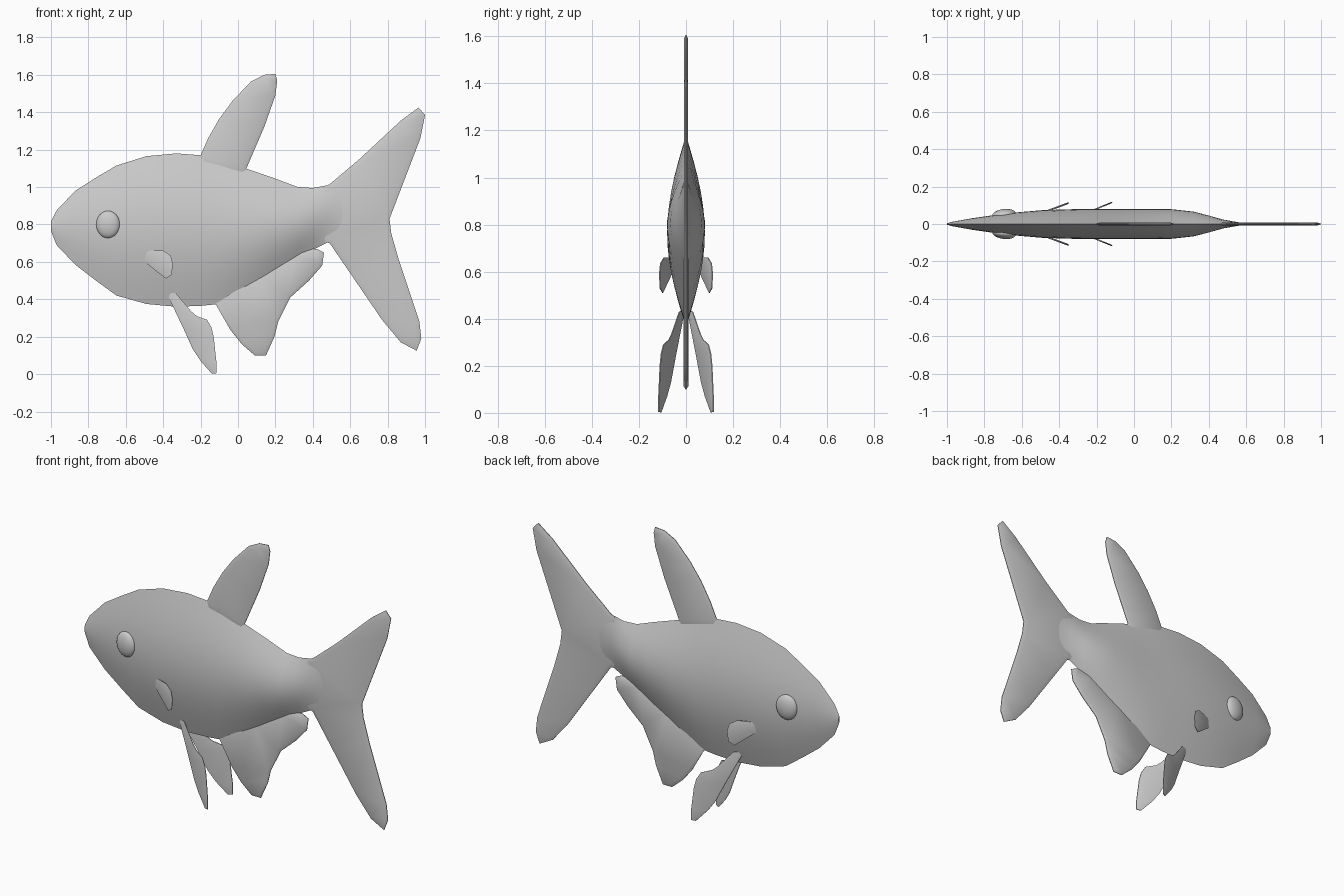
import bpy, bmesh, math

if "Cube" in bpy.data.objects:
    bpy.data.objects.remove(bpy.data.objects["Cube"])


def finish(bm, name, angle=40):
    bmesh.ops.recalc_face_normals(bm, faces=bm.faces)
    me = bpy.data.meshes.new(name)
    bm.to_mesh(me)
    bm.free()
    ob = bpy.data.objects.new(name, me)
    bpy.context.collection.objects.link(ob)
    bpy.ops.object.select_all(action='DESELECT')
    ob.select_set(True)
    bpy.context.view_layer.objects.active = ob
    bpy.ops.object.shade_smooth_by_angle(angle=math.radians(angle))
    return ob


def fin(name, outline, y_of_x=lambda x: 0.0, rim=0.002, half=0.008, inset=0.018, side=1):
    """Thin fin from an XZ outline, with thin rim, thicker middle and optional outward lean."""
    bm = bmesh.new()
    front = [bm.verts.new((x, -rim, z)) for x, z in outline]
    back = [bm.verts.new((x, rim, z)) for x, z in outline]
    n = len(outline)
    caps = [bm.faces.new(front), bm.faces.new(back)]
    for i in range(n):
        j = (i + 1) % n
        bm.faces.new((front[i], front[j], back[j], back[i]))
    bmesh.ops.recalc_face_normals(bm, faces=bm.faces)
    for cap in caps:
        bmesh.ops.inset_region(bm, faces=[cap], thickness=inset, depth=half - rim)
    bmesh.ops.triangulate(bm, faces=[f for f in bm.faces if len(f.verts) > 4])
    for v in bm.verts:
        v.co.y = side * (v.co.y + y_of_x(v.co.x))
    return finish(bm, name)


# Body: lens-shaped cross-sections lofted along x (x, top, bottom, half width)
sections = [
    (-1.0, 0.815, 0.765, 0.004), (-0.97, 0.875, 0.69, 0.012),
    (-0.87, 0.98, 0.585, 0.03), (-0.76, 1.05, 0.50, 0.046),
    (-0.65, 1.115, 0.42, 0.06), (-0.49, 1.165, 0.375, 0.074),
    (-0.33, 1.18, 0.36, 0.079), (-0.2, 1.17, 0.365, 0.08),
    (-0.1, 1.145, 0.375, 0.08), (0.04, 1.10, 0.44, 0.08),
    (0.2, 1.045, 0.54, 0.079), (0.32, 1.0, 0.615, 0.066),
    (0.4, 0.995, 0.665, 0.045), (0.48, 1.01, 0.705, 0.023),
    (0.56, 1.02, 0.70, 0.009), (0.68, 0.97, 0.74, 0.005)]
SEG = 28
bm = bmesh.new()
rings = []
for x, top, bot, w in sections:
    mid, h = (top + bot) / 2, (top - bot) / 2
    ring = []
    for k in range(SEG):
        u = 4 * k / SEG                      # 0..4 around the lens
        s = 1 - u if u <= 2 else u - 3       # height fraction
        y = w * math.cos(math.pi / 2 * s) * (1 if u <= 2 else -1)
        ring.append(bm.verts.new((x, y, mid + h * s)))
    rings.append(ring)
for a, b in zip(rings, rings[1:]):
    for k in range(SEG):
        bm.faces.new((a[k], a[(k + 1) % SEG], b[(k + 1) % SEG], b[k]))
bm.faces.new(rings[0])
bm.faces.new(rings[-1])
finish(bm, "body", 50)

# Fins on the centre plane
fin("tail_fin", [(0.42, 0.98), (0.49, 1.015), (0.65, 1.15), (0.87, 1.355), (0.965, 1.425),
                 (1.0, 1.385), (0.975, 1.26), (0.81, 0.83), (0.82, 0.75), (0.86, 0.61),
                 (0.97, 0.28), (0.98, 0.19), (0.955, 0.125), (0.87, 0.17), (0.77, 0.29),
                 (0.62, 0.51), (0.49, 0.70), (0.42, 0.72)], half=0.009, inset=0.025)
fin("dorsal_fin", [(-0.2, 1.12), (-0.2, 1.17), (-0.16, 1.26), (-0.1, 1.365), (-0.03, 1.46),
                   (0.07, 1.565), (0.14, 1.60), (0.2, 1.605), (0.21, 1.57), (0.2, 1.49),
                   (0.14, 1.32), (0.045, 1.10), (0.03, 1.03), (-0.12, 1.04)], half=0.009)
fin("anal_fin", [(-0.12, 0.375), (-0.04, 0.235), (0.02, 0.16), (0.09, 0.10), (0.15, 0.10),
                 (0.195, 0.20), (0.215, 0.28), (0.28, 0.41), (0.38, 0.50), (0.45, 0.58),
                 (0.46, 0.65), (0.42, 0.67), (0.3, 0.66), (0.1, 0.56)], half=0.011)

# Paired fins and eyes
pectoral = [(-0.5, 0.66), (-0.40, 0.66), (-0.36, 0.635), (-0.348, 0.59),
            (-0.355, 0.53), (-0.385, 0.51), (-0.5, 0.60)]
pelvic = [(-0.385, 0.44), (-0.33, 0.43), (-0.25, 0.335), (-0.22, 0.31), (-0.165, 0.29),
          (-0.142, 0.25), (-0.13, 0.2), (-0.115, 0.06), (-0.115, 0.005), (-0.14, 0.002),
          (-0.2, 0.07), (-0.24, 0.13), (-0.29, 0.24)]
for side, label in ((-1, "near"), (1, "far")):
    fin("pectoral_fin_" + label, pectoral, lambda x: 0.064 + 0.37 * (x + 0.48),
        half=0.005, inset=0.012, side=side)
    fin("pelvic_fin_" + label, pelvic, lambda x: 0.008 + 0.41 * (x + 0.38),
        half=0.004, inset=0.01, side=side)
    bpy.ops.mesh.primitive_uv_sphere_add(segments=24, ring_count=12, radius=1,
                                         location=(-0.695, side * 0.05, 0.8))
    eye = bpy.context.object
    eye.name = "eye_" + label
    eye.scale = (0.064, 0.03, 0.073)
    eye.rotation_euler = (0, 0, -side * -0.12)
    bpy.ops.object.shade_smooth_by_angle()
